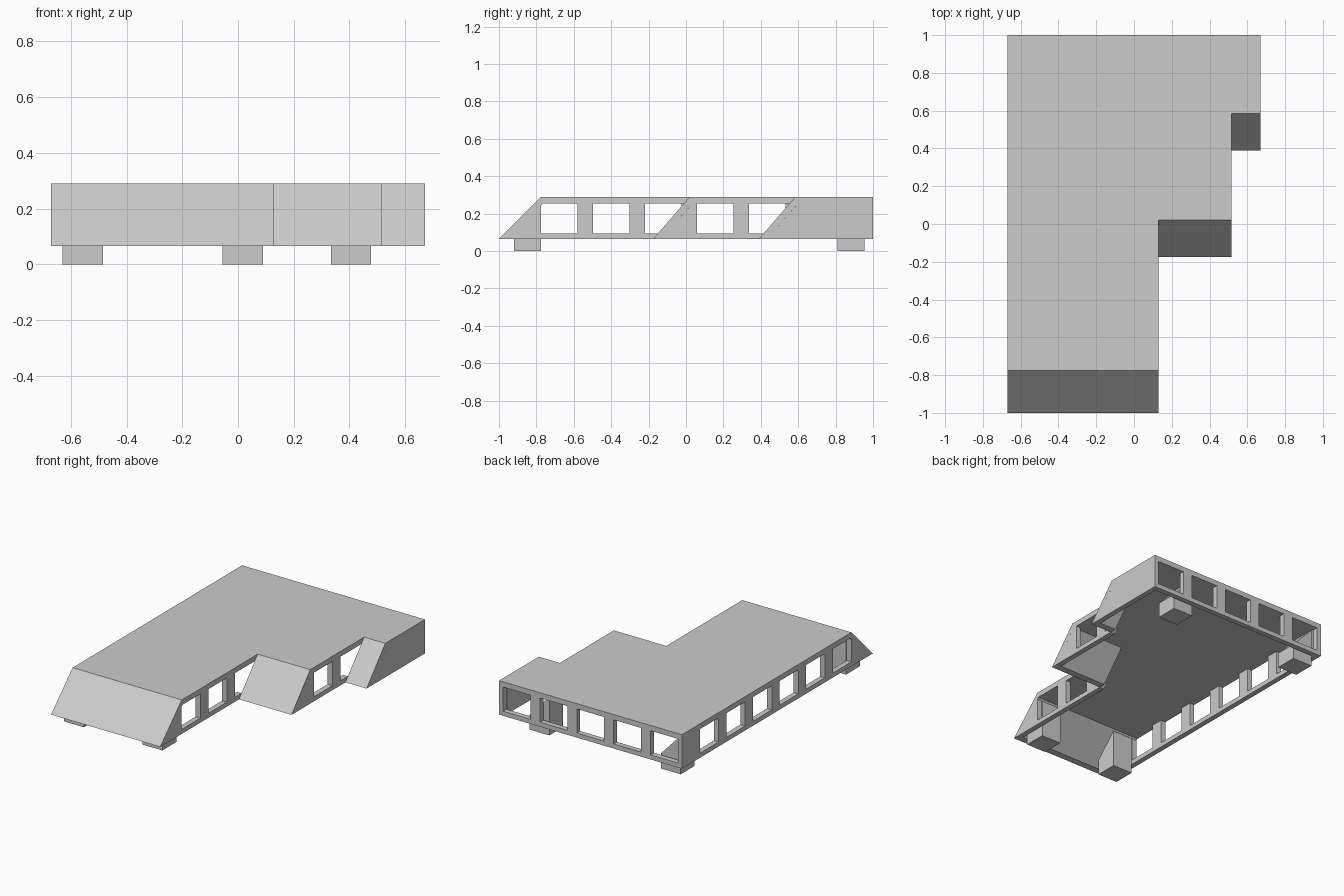
import bpy, bmesh
from mathutils import Vector

cube = bpy.data.objects.get("Cube")
if cube:
    bpy.data.objects.remove(cube, do_unlink=True)

grey = bpy.data.materials.new("light_grey")
grey.use_nodes = True
colour = (0.6, 0.6, 0.6, 1)
grey.diffuse_color = colour
grey.node_tree.nodes["Principled BSDF"].inputs["Base Color"].default_value = colour

BASE, SILL, CEIL, TOP = 0.065, 0.095, 0.255, 0.29
T = 0.035                      # wall thickness
LEFT, RIGHT = -0.67, 0.67
INNER, MID = 0.13, 0.515       # stepped side walls


def prism(name, profile, axis, lo, hi):
    """Extrude a 2D profile along an axis: x uses (y, z), y uses (x, z), z uses (x, y)."""
    bm = bmesh.new()
    i = "xyz".index(axis)

    def place(p, v):
        c = list(p)
        c.insert(i, v)
        return Vector(c)
    face = bm.faces.new([bm.verts.new(place(p, lo)) for p in profile])
    geom = bmesh.ops.extrude_face_region(bm, geom=[face])["geom"]
    offset = place((0, 0), hi - lo)
    bmesh.ops.translate(bm, vec=offset,
                        verts=[g for g in geom if isinstance(g, bmesh.types.BMVert)])
    bmesh.ops.recalc_face_normals(bm, faces=bm.faces)
    mesh = bpy.data.meshes.new(name)
    bm.to_mesh(mesh)
    bm.free()
    mesh.materials.append(grey)
    obj = bpy.data.objects.new(name, mesh)
    bpy.context.collection.objects.link(obj)
    return obj


def window_wall(start, end, windows):
    """Wall profile with posts standing on a sill; start and end are (bottom, top) positions."""
    pts = [(start[0], BASE), (end[0], BASE), (end[1], CEIL)]
    for a, b in reversed(windows):
        pts += [(b, CEIL), (b, SILL), (a, SILL), (a, CEIL)]
    pts.append((start[1], CEIL))
    # drop doubled corners
    return [p for k, p in enumerate(pts) if p != pts[k - 1]]


# Stepped roof slab
prism("roof", [(LEFT, -0.775), (INNER, -0.775), (INNER, 0.02), (MID, 0.02),
               (MID, 0.585), (RIGHT, 0.585), (RIGHT, 1), (LEFT, 1)], "z", CEIL, TOP)

# Sloping front panels, one for each step
for name, x0, x1, low, high in (("front_slope", LEFT, INNER, -1, -0.775),
                                ("middle_slope", INNER, MID, -0.175, 0.02),
                                ("rear_slope", MID, RIGHT, 0.39, 0.585)):
    inner_top = low + 0.045 + (high - low) * (CEIL - BASE) / (TOP - BASE)
    prism(name, [(low, BASE), (low + 0.045, BASE), (inner_top, CEIL), (high, TOP)],
          "x", x0, x1)

# Side walls with regularly spaced windows
openings = [(-0.775 + 0.278 * k, -0.58 + 0.278 * k) for k in range(6)]
front = (-0.955, -0.775)
prism("right_wall", window_wall(front, (1 - T, 1 - T), openings), "x", LEFT, LEFT + T)

a, b = openings[2]
posts = [(-0.955, BASE), (-0.175, BASE), (-0.149, SILL), (a, SILL), (a, CEIL)]
for a, b in reversed(openings[:2]):
    posts += [(b, CEIL), (b, SILL), (a, SILL), (a, CEIL)]
prism("inner_wall", posts, "x", INNER - T, INNER)

a, b = openings[4]
posts = [(-0.13, BASE), (0.39, BASE), (0.416, SILL), (a, SILL), (a, CEIL)]
a, b = openings[3]
posts += [(b, CEIL), (b, SILL), (a, SILL), (a, CEIL), (0.035, CEIL)]
prism("middle_wall", posts, "x", MID - T, MID)

prism("left_wall", [(0.435, BASE), (1 - T, BASE), (1 - T, CEIL), (0.6, CEIL)],
      "x", RIGHT - T, RIGHT)

# Back wall with five windows
back = [(c - 0.1, c + 0.1) for c in (-0.54, -0.27, 0, 0.27, 0.54)]
prism("back_wall", window_wall((LEFT, LEFT), (RIGHT, RIGHT), back), "y", 1 - T, 1)

# Legs with a slanted upper end
for name, x in (("front_right_leg", -0.63), ("front_left_leg", -0.055)):
    prism(name, [(-0.92, 0), (-0.775, 0), (-0.775, CEIL), (-0.92, 0.1)],
          "x", x, x + 0.145)
for name, x in (("back_right_leg", -0.63), ("back_left_leg", 0.333)):
    prism(name, [(x, 0), (x + 0.145, 0), (x + 0.145, 0.1), (x, CEIL)],
          "y", 0.81, 0.955)
